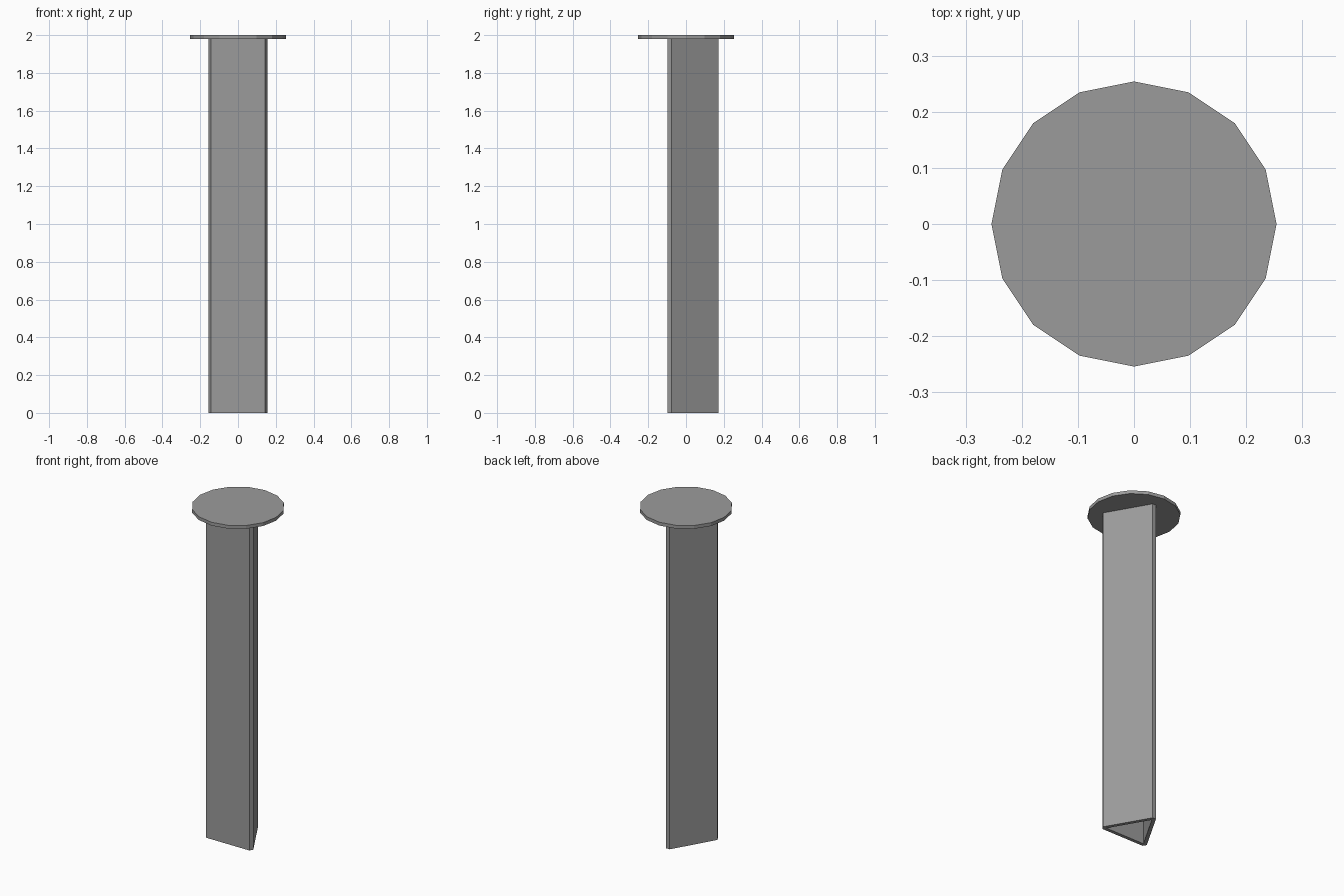
import bpy, bmesh, math

if "Cube" in bpy.data.objects:
    bpy.data.objects.remove(bpy.data.objects["Cube"])

HEIGHT = 2.0
CAP_T = 0.02       # cap thickness
CAP_R = 0.254      # cap radius
WALL = 0.0206      # post wall thickness
INNER_R = 0.1525   # circumradius of the hollow triangle
CY = -0.001        # centre of the triangle in y

grey = bpy.data.materials.new("dark_grey")
grey.diffuse_color = (0.33, 0.33, 0.33, 1)
grey.use_nodes = True
grey.node_tree.nodes["Principled BSDF"].inputs["Base Color"].default_value = grey.diffuse_color


def add_object(name, bm):
    bmesh.ops.recalc_face_normals(bm, faces=bm.faces)
    mesh = bpy.data.meshes.new(name)
    bm.to_mesh(mesh)
    bm.free()
    mesh.materials.append(grey)
    obj = bpy.data.objects.new(name, mesh)
    bpy.context.collection.objects.link(obj)
    return obj


# Hollow triangular post: sharp inner triangle, outer outline with clipped corners
bm = bmesh.new()
inner, outer = [], []
top = HEIGHT - CAP_T


def column(x, y):
    return bm.verts.new((x, y, 0)), bm.verts.new((x, y, top))


for deg in (90, 210, 330):
    a = math.radians(deg)
    x, y = INNER_R * math.cos(a), CY + INNER_R * math.sin(a)
    inner.append(column(x, y))
    d = WALL / math.cos(math.radians(30))
    for turn in (-30, 30):
        b = math.radians(deg + turn)
        outer.append(column(x + d * math.cos(b), y + d * math.sin(b)))

for ring in (inner, outer):
    for p, q in zip(ring, ring[1:] + ring[:1]):
        bm.faces.new((p[0], q[0], q[1], p[1]))

# Rims joining the inner and outer walls
for level in (0, 1):
    for i in range(3):
        j = (i + 1) % 3
        a, b = outer[2 * i][level], outer[2 * i + 1][level]
        c = outer[2 * j][level]
        bm.faces.new((inner[i][level], a, b))
        bm.faces.new((inner[i][level], b, c, inner[j][level]))
add_object("post", bm)

# Sixteen-sided disc cap
bm = bmesh.new()
bmesh.ops.create_cone(bm, cap_ends=True, segments=16,
                      radius1=CAP_R, radius2=CAP_R, depth=CAP_T)
bmesh.ops.translate(bm, verts=bm.verts, vec=(0, 0, HEIGHT - CAP_T / 2))
add_object("cap", bm)
